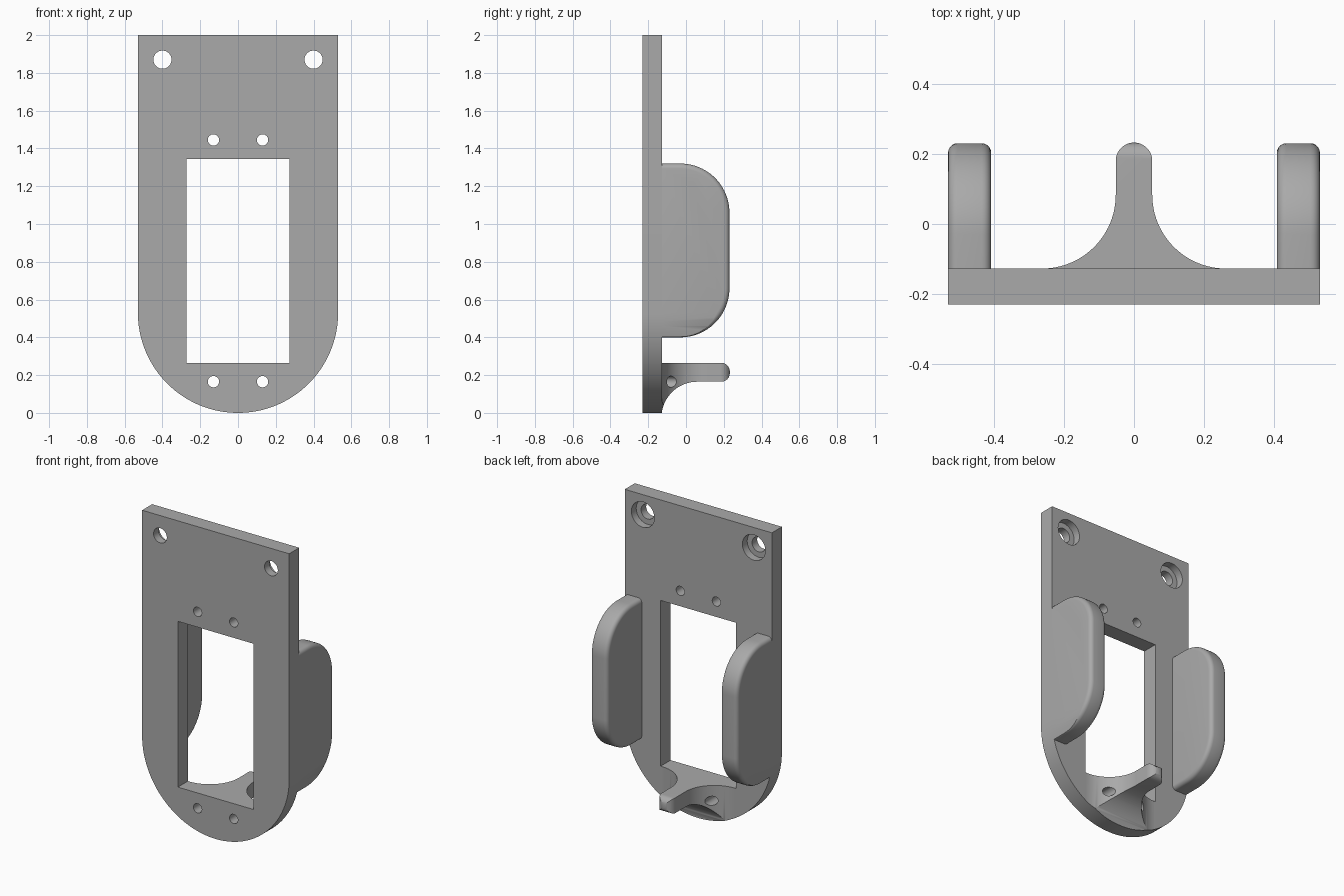
import bpy, bmesh
from math import cos, sin, radians

cube = bpy.data.objects.get("Cube")
if cube:
    bpy.data.objects.remove(cube, do_unlink=True)

grey = bpy.data.materials.new("plain_grey")
grey.use_nodes = True
grey.diffuse_color = (0.4, 0.4, 0.4, 1)
grey.node_tree.nodes["Principled BSDF"].inputs["Base Color"].default_value = (0.4, 0.4, 0.4, 1)

FRONT, BACK, HALF = -0.23, -0.127, 0.53


def arc(cx, cy, r, start, end, n=24):
    angles = [radians(start + (end - start) * i / n) for i in range(n + 1)]
    return [(cx + r * cos(a), cy + r * sin(a)) for a in angles]


def prism(name, points, axis, low, high, bevel=0.0):
    """Extrude a 2D outline along an axis, optionally rounding the free rims."""
    place = {"x": lambda p, d: (d, p[0], p[1]),
             "y": lambda p, d: (p[0], d, p[1]),
             "z": lambda p, d: (p[0], p[1], d)}[axis]
    bm = bmesh.new()
    a = [bm.verts.new(place(p, low)) for p in points]
    b = [bm.verts.new(place(p, high)) for p in points]
    n = len(points)
    bm.faces.new(a)
    bm.faces.new(b[::-1])
    for i in range(n):
        j = (i + 1) % n
        bm.faces.new((a[j], a[i], b[i], b[j]))
    bmesh.ops.recalc_face_normals(bm, faces=bm.faces)
    if bevel:
        # the rim touching the plate (last outline edge) stays sharp
        rims = [bm.edges.get((ring[i], ring[i + 1])) for ring in (a, b) for i in range(n - 1)]
        bmesh.ops.bevel(bm, geom=rims, offset=bevel, segments=5, profile=0.5,
                        affect="EDGES", clamp_overlap=True)
    mesh = bpy.data.meshes.new(name)
    bm.to_mesh(mesh)
    bm.free()
    mesh.materials.append(grey)
    obj = bpy.data.objects.new(name, mesh)
    bpy.context.collection.objects.link(obj)
    return obj


def activate(obj):
    bpy.ops.object.select_all(action="DESELECT")
    obj.select_set(True)
    bpy.context.view_layer.objects.active = obj


def combine(obj, tool, operation):
    tool.hide_render = True
    mod = obj.modifiers.new("shape", "BOOLEAN")
    mod.operation, mod.solver, mod.object = operation, "EXACT", tool
    activate(obj)
    bpy.ops.object.modifier_apply(modifier=mod.name)
    bpy.data.objects.remove(tool, do_unlink=True)


def drill(obj, x, z, r, low=-0.4, high=0.4):
    combine(obj, prism("drill", arc(x, z, r, 0, 350, 35), "y", low, high), "DIFFERENCE")


# Outline of the plate, shared by every part
outline = [(-HALF, 2), *arc(0, HALF, HALF, 180, 360, 72), (HALF, 2)]


def trim(obj):
    combine(obj, prism("outline", outline, "y", -0.5, 0.5), "INTERSECT")


# Back plate with window, screw holes and counterbores
plate = prism("plate", outline, "y", FRONT, BACK)
window = [(-0.272, 0.265), (0.272, 0.265), (0.272, 1.345), (-0.272, 1.345)]
combine(plate, prism("window", window, "y", -0.4, 0.4), "DIFFERENCE")
for side in (-1, 1):
    drill(plate, side * 0.4, 1.87, 0.048)
    drill(plate, side * 0.4, 1.87, 0.083, BACK - 0.05, 0)
    for z in (0.165, 1.445):
        drill(plate, side * 0.13, z, 0.03)

# Rounded side fins
fin = [(BACK, 0.4), *arc(-0.03, 0.66, 0.26, 270, 360),
       *arc(-0.03, 1.06, 0.26, 0, 90), (BACK, 1.32)]
fins = []
for name, low, high in (("right_fin", -HALF, -0.407), ("left_fin", 0.407, HALF)):
    obj = prism(name, fin, "x", low, high, bevel=0.027)
    trim(obj)
    fins.append(obj)

# Flared hook: plan outline crossed with its side outline
flare = arc(0.262, 0.083, 0.21, 270, 180)
plan = flare + arc(0, 0.18, 0.052, 0, 180) + [(-x, y) for x, y in reversed(flare)]
hook = prism("hook", plan, "z", -0.1, 0.4)
profile = [(-0.16, 0.265), (-0.16, 0), *arc(0.06, -0.025, 0.19, 172, 90),
           *arc(0.187, 0.21, 0.045, 270, 360, 8), *arc(0.187, 0.22, 0.045, 0, 90, 8)]
combine(hook, prism("profile", profile, "x", -0.4, 0.4), "INTERSECT")
trim(hook)
for side in (-1, 1):
    drill(hook, side * 0.13, 0.165, 0.03)

for obj in (plate, hook, *fins):
    activate(obj)
    bpy.ops.object.shade_smooth_by_angle(angle=radians(30))
